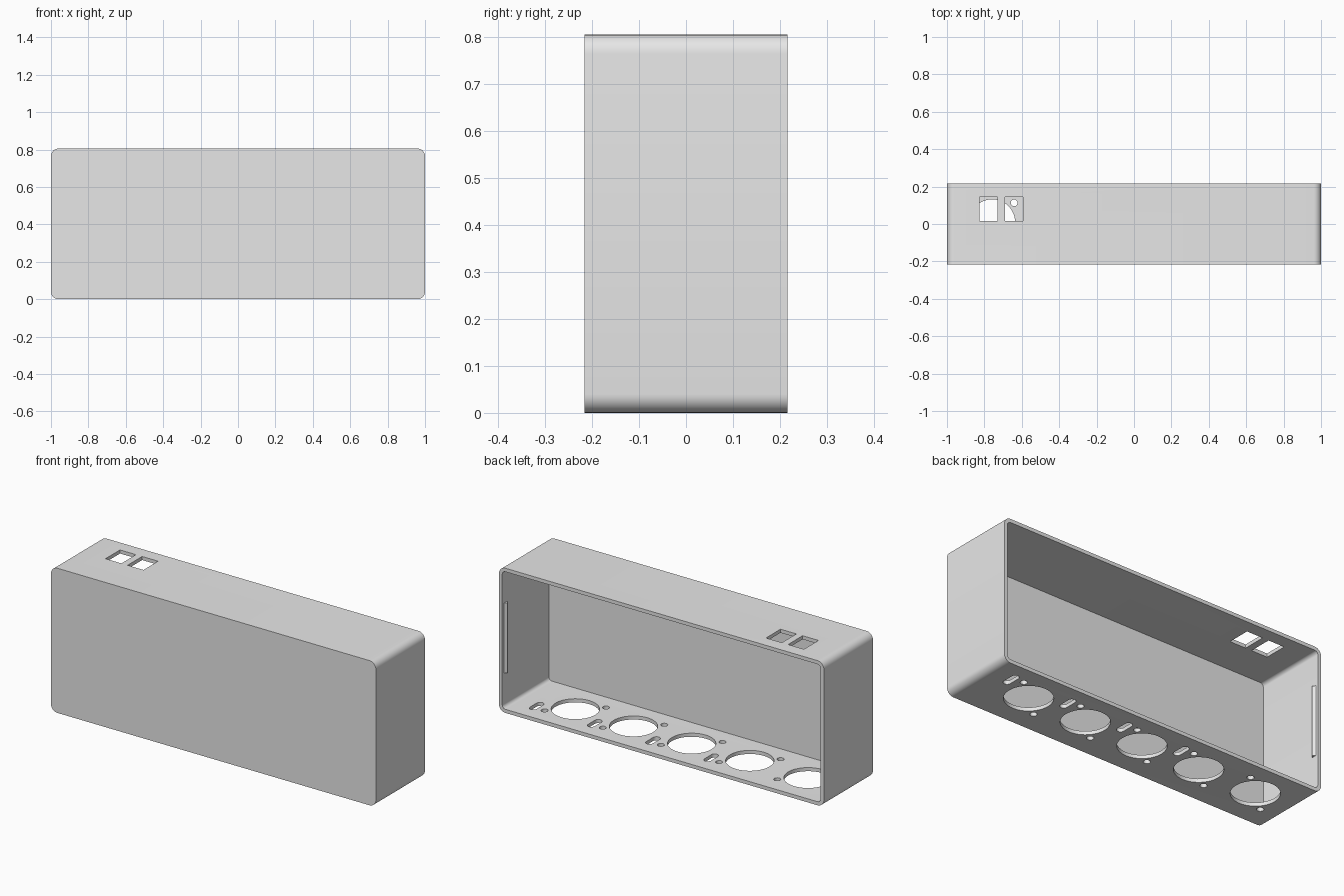
import bpy
import bmesh
from math import cos, sin, pi, radians
from mathutils import Vector

WIDTH, DEPTH, HEIGHT = 2.0, 0.432, 0.805
WALL = 0.02
RADIUS = 0.04

cube = bpy.data.objects.get("Cube")
if cube:
    bpy.data.objects.remove(cube, do_unlink=True)

grey = bpy.data.materials.new("plain_grey")
grey.use_nodes = True
grey.diffuse_color = (0.8, 0.8, 0.8, 1)
grey.node_tree.nodes["Principled BSDF"].inputs["Base Color"].default_value = (0.8, 0.8, 0.8, 1)


def rounded(w, h, r, steps=8):
    """Outline of a rounded rectangle centred on the origin."""
    pts = []
    for k, (sx, sy) in enumerate([(1, 1), (-1, 1), (-1, -1), (1, -1)]):
        for i in range(steps + 1):
            a = pi / 2 * (k + i / steps)
            p = (sx * (w / 2 - r) + r * cos(a), sy * (h / 2 - r) + r * sin(a))
            if not pts or (Vector(p) - Vector(pts[-1])).length > 1e-5:
                pts.append(p)
    if (Vector(pts[0]) - Vector(pts[-1])).length < 1e-5:
        pts.pop()
    return pts


def circle(r, n=48):
    return [(r * cos(2 * pi * i / n), r * sin(2 * pi * i / n)) for i in range(n)]


def prism(bm, points, direction):
    """Extrude a closed ring of 3D points into a solid."""
    face = bm.faces.new([bm.verts.new(p) for p in points])
    out = bmesh.ops.extrude_face_region(bm, geom=[face])
    verts = [v for v in out["geom"] if isinstance(v, bmesh.types.BMVert)]
    bmesh.ops.translate(bm, verts=verts, vec=direction)


def finish(bm, name):
    bmesh.ops.recalc_face_normals(bm, faces=bm.faces)
    mesh = bpy.data.meshes.new(name)
    bm.to_mesh(mesh)
    bm.free()
    mesh.materials.append(grey)
    obj = bpy.data.objects.new(name, mesh)
    bpy.context.collection.objects.link(obj)
    return obj


def box_solid(name, inset, y0, y1):
    """Rounded block running front to back."""
    bm = bmesh.new()
    ring = rounded(WIDTH - 2 * inset, HEIGHT - 2 * inset, RADIUS - inset)
    prism(bm, [(x, y0, z + HEIGHT / 2) for x, z in ring], (0, y1 - y0, 0))
    return finish(bm, name)


# Case body and the cavity that opens at the back
case = box_solid("case", 0, -DEPTH / 2, DEPTH / 2)
cavity = box_solid("cavity_cutter", WALL, -DEPTH / 2 + 0.022, DEPTH)

# Openings through the floor and the top
bm = bmesh.new()


def opening(ring, x, y, z):
    prism(bm, [(x + px, y + py, z - 0.03) for px, py in ring], (0, 0, 0.06))


for i in range(5):
    cx, cy = 0.674 - 0.358 * i, 0.01
    opening(circle(0.122), cx, cy, 0)
    for s in (1, -1):
        opening(circle(0.018, 20), cx + 0.117 * s, cy + 0.103 * s, 0)
    if i < 4:
        opening(rounded(0.04, 0.1, 0.0199), cx + 0.18, cy + 0.083, 0)
for cx in (-0.778, -0.642):
    opening([(-0.049, -0.064), (0.049, -0.064), (0.049, 0.064), (-0.049, 0.064)], cx, 0.08, HEIGHT)
openings = finish(bm, "openings_cutter")

for cutter in (cavity, openings):
    mod = case.modifiers.new(cutter.name, "BOOLEAN")
    mod.operation = "DIFFERENCE"
    mod.solver = "EXACT"
    mod.object = cutter
    cutter.hide_render = True

# Bake the cuts and drop the cutters
graph = bpy.context.evaluated_depsgraph_get()
cut_mesh = bpy.data.meshes.new_from_object(case.evaluated_get(graph))
case.modifiers.clear()
case.data = cut_mesh
for cutter in (cavity, openings):
    bpy.data.objects.remove(cutter, do_unlink=True)

bpy.ops.object.select_all(action="DESELECT")
case.select_set(True)
bpy.context.view_layer.objects.active = case
bpy.ops.object.shade_smooth_by_angle(angle=radians(30))

# Wedge-shaped snap ridges inside both end walls
for side, name in ((1, "left_snap_ridge"), (-1, "right_snap_ridge")):
    bm = bmesh.new()
    wall = side * (WIDTH / 2 - WALL + 0.002)
    tip = side * (WIDTH / 2 - WALL - 0.013)
    prism(bm, [(wall, 0.17, 0.21), (tip, 0.187, 0.21), (wall, 0.204, 0.21)], (0, 0, 0.39))
    finish(bm, name)
